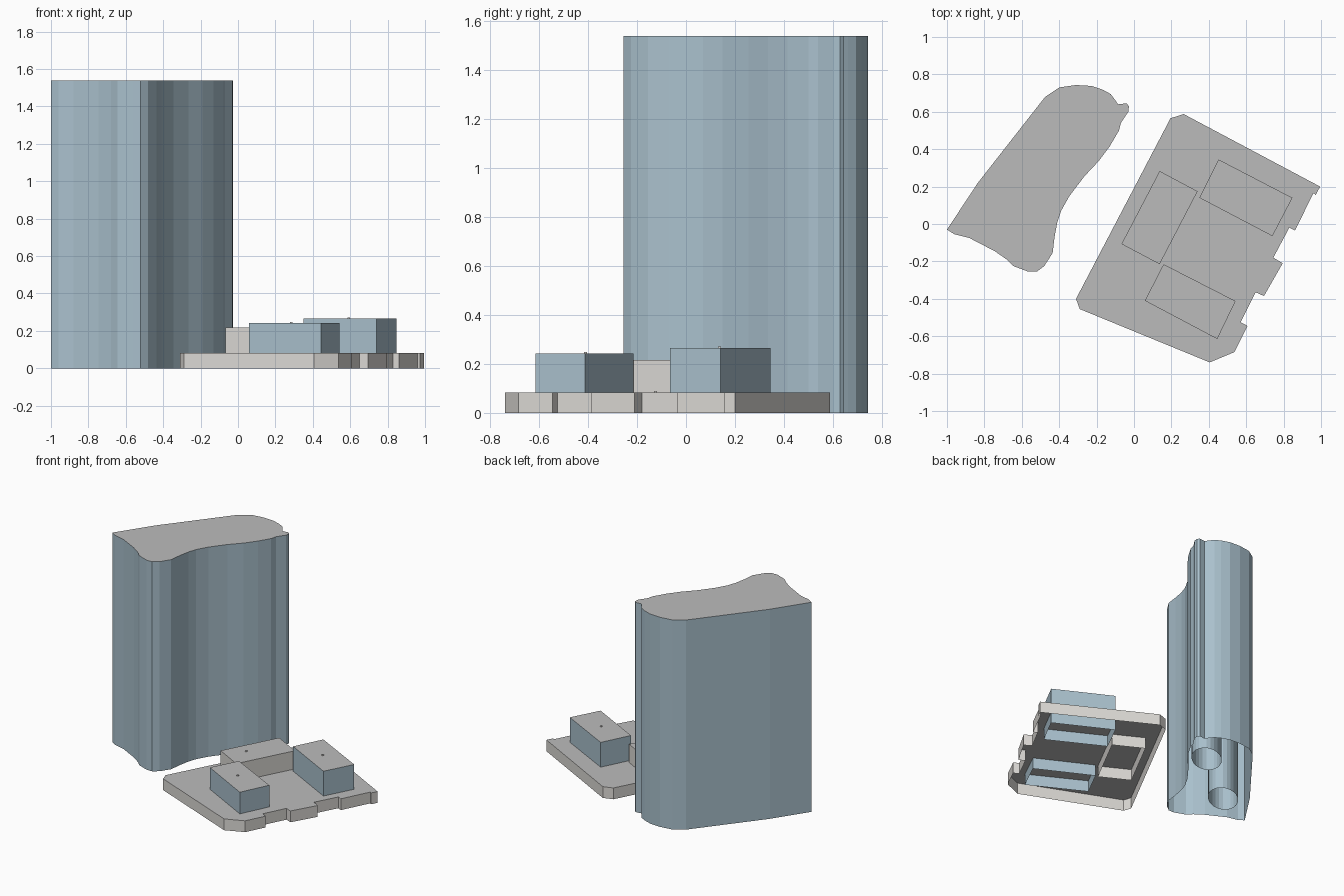
import bpy, bmesh
from math import sin, cos, pi, radians

if "Cube" in bpy.data.objects:
    bpy.data.objects.remove(bpy.data.objects["Cube"])


def material(name, rgb):
    m = bpy.data.materials.new(name)
    m.diffuse_color = (*rgb, 1)
    m.use_nodes = True
    m.node_tree.nodes["Principled BSDF"].inputs["Base Color"].default_value = m.diffuse_color
    return m


glass = material("blue_glass", (0.40, 0.53, 0.61))
stone = material("pale_stone", (0.72, 0.70, 0.67))
roofing = material("roof_grey", (0.5, 0.5, 0.5))


def block(name, outline, z0, z1, wall, roof=True):
    """Upright walls from an outline, with a flat roof and an open underside."""
    bm = bmesh.new()
    if sum(a[0] * b[1] - b[0] * a[1]
           for a, b in zip(outline, outline[1:] + outline[:1])) < 0:
        outline = outline[::-1]
    low = [bm.verts.new((x, y, z0)) for x, y in outline]
    high = [bm.verts.new((x, y, z1)) for x, y in outline]
    n = len(outline)
    for i in range(n):
        j = (i + 1) % n
        bm.faces.new((low[i], low[j], high[j], high[i]))
    if roof:
        bm.faces.new(high).material_index = 1
    me = bpy.data.meshes.new(name)
    bm.to_mesh(me)
    bm.free()
    me.materials.append(wall)
    me.materials.append(roofing)
    ob = bpy.data.objects.new(name, me)
    bpy.context.collection.objects.link(ob)
    return ob


def oval(cx, cy, rx, ry, turn, n=24):
    c, s = cos(turn), sin(turn)
    pts = [(rx * cos(2 * pi * i / n), ry * sin(2 * pi * i / n)) for i in range(n)]
    return [(cx + x * c - y * s, cy + x * s + y * c) for x, y in pts]


# Curved tower
tower = [(-1, -.03), (-.835, .22), (-.475, .68), (-.4, .73), (-.31, .743),
         (-.225, .738), (-.165, .717), (-.125, .695), (-.1, .662), (-.085, .64),
         (-.04, .645), (-.027, .63), (-.03, .6), (-.07, .54), (-.08, .5),
         (-.13, .415), (-.19, .335), (-.265, .255), (-.345, .15), (-.39, .07),
         (-.41, .01), (-.425, -.07), (-.435, -.155), (-.48, -.225), (-.52, -.255),
         (-.565, -.255), (-.645, -.225), (-.68, -.19), (-.745, -.145),
         (-.88, -.075), (-.96, -.055)]
block("tower", tower, 0, 1.54, glass)

# Service cores inside the tower, seen from its open underside
for i, (x, y) in enumerate([(-.27, .44), (-.70, .10)]):
    block(f"tower_core_{i + 1}", oval(x, y, .15, .1, radians(40)), 0, 1.53, glass, roof=False)

# Low podium with notched edge
podium = [(-.31, -.40), (.195, .565), (.265, .588), (.995, .2), (.972, .155),
          (.96, .165), (.86, -.035), (.83, -.02), (.745, -.18), (.795, -.21),
          (.695, -.385), (.65, -.365), (.57, -.525), (.607, -.545),
          (.537, -.685), (.405, -.74), (-.29, -.455)]
block("podium", podium, 0, .083, stone)

# Three blocks rising through the podium
block("block_east", [(.452, .345), (.847, .14), (.74, -.065), (.35, .14)], 0, .265, glass)
block("block_south", [(.158, -.215), (.543, -.412), (.445, -.615), (.058, -.41)], 0, .242, glass)
block("block_west", [(.137, .283), (.34, .175), (.137, -.215), (-.067, -.107)], 0, .217, stone)

# Tiny roof vents
for i, (x, y, z) in enumerate([(.592, .137, .265), (.285, -.41, .242),
                               (.08, -.02, .217), (.305, -.125, .083)]):
    r = .006
    block(f"roof_vent_{i + 1}", [(x - r, y - r), (x + r, y - r), (x + r, y + r), (x - r, y + r)],
          z, z + .006, stone)
